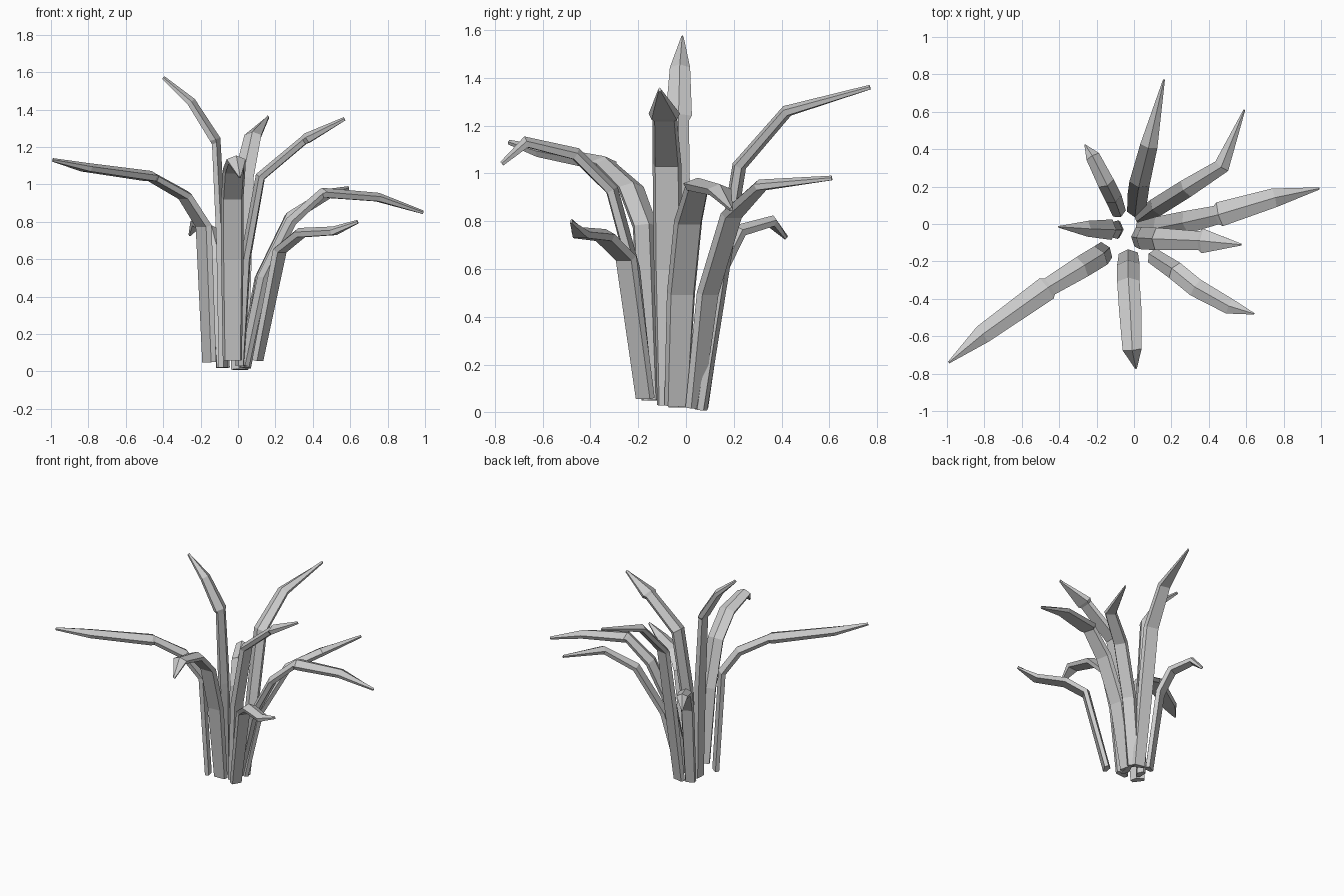
import bpy
import bmesh
from mathutils import Vector

cube = bpy.data.objects.get("Cube")
if cube:
    bpy.data.objects.remove(cube, do_unlink=True)

GREY = (0.6, 0.6, 0.6, 1.0)
mat = bpy.data.materials.new("plain_grey")
mat.use_nodes = True
mat.diffuse_color = GREY
mat.node_tree.nodes["Principled BSDF"].inputs["Base Color"].default_value = GREY

UP = Vector((0, 0, 1))


def section(width, scale):
    """Five-sided leaf section: flat underside, side edges, ridge on top."""
    w = width * scale / 2
    t = 0.3 + 0.7 * scale
    return [(-w * 0.8, -0.024 * t), (w * 0.8, -0.024 * t), (w, 0.005 * t),
            (0, 0.028 * t), (-w, 0.005 * t)]


def leaf(name, width, path, joint=None):
    """Sweep the section along the path, tapering to a point.
    A joint marks the point where the wider tip piece steps out."""
    pts = [Vector(p) for p in path]
    last = len(pts) - 1
    heading = pts[-1] - pts[0]
    bm = bmesh.new()
    rings = []
    for i, p in enumerate(pts):
        before, after = pts[max(i - 1, 0)], pts[min(i + 1, last)]
        tangent = (p - before).normalized() + (after - p).normalized()
        tangent.normalize()
        flat = Vector((after.x - before.x, after.y - before.y, 0))
        if flat.length < 0.2:
            flat = Vector((heading.x, heading.y, 0))
        side = flat.cross(UP).normalized()
        normal = side.cross(tangent).normalized()
        scale = 0.1 if i == last else 0.85 if i in (0, last - 1) else 1.0
        steps = [(0, scale)]
        if i == joint:
            steps = [(-0.01, 0.85), (0.01, 1.1)]
        for shift, s in steps:
            rings.append([bm.verts.new(p + tangent * shift + side * a + normal * b)
                          for a, b in section(width, s)])
    for lower, upper in zip(rings, rings[1:]):
        for k in range(5):
            n = (k + 1) % 5
            bm.faces.new((lower[k], lower[n], upper[n], upper[k]))
    bm.faces.new(rings[0])
    bm.faces.new(rings[-1])
    bmesh.ops.recalc_face_normals(bm, faces=bm.faces)
    mesh = bpy.data.meshes.new(name)
    bm.to_mesh(mesh)
    bm.free()
    mesh.materials.append(mat)
    obj = bpy.data.objects.new(name, mesh)
    bpy.context.collection.objects.link(obj)


# Leaves in a ring, named by the direction they lean
leaf("back_leaf", 0.11, [(0.01, 0.06, 0.01), (0.02, 0.15, 0.6), (0.03, 0.22, 1.03),
                         (0.08, 0.42, 1.26), (0.16, 0.77, 1.36)])
leaf("back_left_leaf", 0.10, [(0.03, 0.03, 0.02), (0.12, 0.09, 0.5), (0.28, 0.19, 0.83),
                              (0.47, 0.31, 0.95), (0.59, 0.61, 0.98)])
leaf("left_leaf", 0.12, [(0.03, -0.04, 0.03), (0.13, -0.02, 0.5), (0.28, 0.01, 0.8),
                         (0.45, 0.05, 0.95), (0.75, 0.14, 0.93), (0.99, 0.19, 0.85)], 3)
leaf("upper_left_leaf", 0.12, [(0.01, -0.07, 0.03), (0.04, -0.075, 0.6),
                               (0.12, -0.08, 1.04), (0.36, -0.09, 1.24),
                               (0.57, -0.11, 1.35)], 3)
leaf("front_left_leaf", 0.10, [(0.10, -0.17, 0.06), (0.22, -0.25, 0.65),
                               (0.33, -0.34, 0.74), (0.51, -0.44, 0.75),
                               (0.64, -0.48, 0.80)])
leaf("front_leaf", 0.12, [(-0.03, -0.16, 0.06), (-0.03, -0.22, 0.6), (-0.03, -0.31, 0.93),
                          (-0.02, -0.46, 1.08), (-0.01, -0.67, 1.13),
                          (0.01, -0.77, 1.04)])
leaf("front_right_leaf", 0.12, [(-0.15, -0.14, 0.05), (-0.18, -0.17, 0.78),
                                (-0.28, -0.23, 0.94), (-0.46, -0.34, 1.04),
                                (-0.81, -0.59, 1.09), (-0.99, -0.74, 1.13)], 3)
leaf("tall_right_leaf", 0.10, [(-0.08, -0.03, 0.02), (-0.09, -0.03, 0.7),
                               (-0.12, -0.03, 1.23), (-0.25, -0.025, 1.44),
                               (-0.40, -0.015, 1.57)], 2)
leaf("back_right_leaf", 0.09, [(-0.08, 0.06, 0.02), (-0.11, 0.14, 0.6), (-0.15, 0.22, 0.76),
                               (-0.22, 0.36, 0.80), (-0.26, 0.42, 0.73)])
